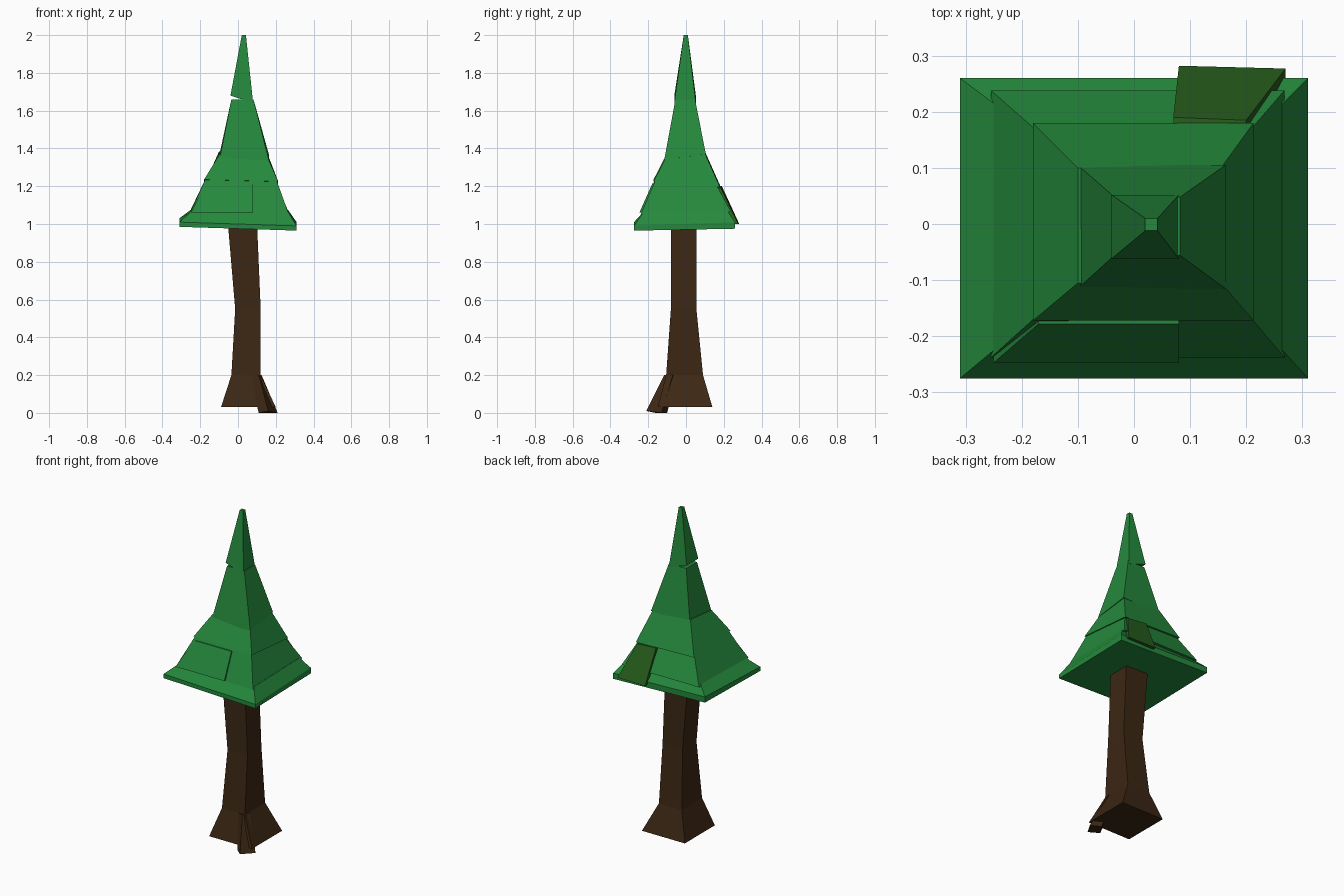
import bpy, bmesh


def material(name, rgb):
    m = bpy.data.materials.new(name)
    m.diffuse_color = (*rgb, 1)
    return m


GREEN = material("leaf_green", (0.018, 0.25, 0.045))
OLIVE = material("dark_leaf_green", (0.02, 0.11, 0.012))
BROWN = material("bark_brown", (0.045, 0.02, 0.007))


def ring(x0, x1, y0, y1, z, tilt_x=0.0, tilt_y=0.0):
    """Four corners; the tilts raise the +x and +y ends."""
    pts = []
    for sx, sy in ((0, 0), (1, 0), (1, 1), (0, 1)):
        pts.append(((x0, x1)[sx], (y0, y1)[sy],
                    z + tilt_x * (sx - 0.5) + tilt_y * (sy - 0.5)))
    return pts


def loft(name, rings, mat):
    """Closed four-sided body through a stack of rings."""
    bm = bmesh.new()
    loops = [[bm.verts.new(p) for p in r] for r in rings]
    for a, b in zip(loops, loops[1:]):
        for i in range(4):
            j = (i + 1) % 4
            bm.faces.new((a[i], a[j], b[j], b[i]))
    bm.faces.new(loops[0][::-1])
    bm.faces.new(loops[-1])
    bmesh.ops.recalc_face_normals(bm, faces=bm.faces)
    mesh = bpy.data.meshes.new(name)
    bm.to_mesh(mesh)
    bm.free()
    mesh.materials.append(mat)
    obj = bpy.data.objects.new(name, mesh)
    bpy.context.collection.objects.link(obj)
    return obj


# Trunk with a slight bend and flared foot
loft("trunk", [
    ring(-0.09, 0.20, -0.15, 0.14, 0.03),
    ring(-0.035, 0.12, -0.105, 0.09, 0.20),
    ring(-0.015, 0.12, -0.08, 0.055, 0.55),
    ring(-0.055, 0.10, -0.08, 0.055, 1.02),
], BROWN)

# Root at the front right corner
loft("root", [
    [(0.11, -0.16, 0.0), (0.16, -0.21, 0.01), (0.21, -0.13, 0.0), (0.15, -0.10, 0.0)],
    [(0.06, -0.10, 0.20), (0.11, -0.115, 0.20), (0.125, -0.07, 0.20), (0.09, -0.05, 0.20)],
], BROWN)

# Canopy tiers, each overhanging the one below by a small lip
loft("canopy_skirt", [
    ring(-0.31, 0.31, -0.275, 0.26, 0.98, -0.02, 0.01),
    ring(-0.31, 0.31, -0.275, 0.26, 1.01, -0.02, 0.02),
    ring(-0.25, 0.265, -0.225, 0.215, 1.07, 0.0, 0.01),
], GREEN)
loft("canopy_lower_tier", [
    ring(-0.255, 0.268, -0.238, 0.238, 1.06, 0.0, 0.01),
    ring(-0.172, 0.205, -0.163, 0.165, 1.22, -0.01, -0.03),
], GREEN)
loft("canopy_middle_tier", [
    ring(-0.18, 0.213, -0.172, 0.18, 1.215, -0.01, -0.03),
    ring(-0.10, 0.155, -0.105, 0.10, 1.37, -0.01, 0.02),
], GREEN)
loft("canopy_upper_tier", [
    ring(-0.10, 0.163, -0.115, 0.105, 1.35, 0.01, 0.03),
    ring(-0.035, 0.082, -0.056, 0.048, 1.66),
], GREEN)
loft("canopy_tip", [
    ring(-0.04, 0.08, -0.062, 0.052, 1.66, -0.04, 0.0),
    ring(0.02, 0.042, -0.012, 0.01, 2.0),
], GREEN)

# Loose foliage panels on the back and front
loft("back_panel", [
    [(0.08, 0.20, 1.00), (0.27, 0.20, 1.00), (0.27, 0.277, 1.00), (0.08, 0.282, 1.00)],
    [(0.07, 0.13, 1.20), (0.20, 0.13, 1.20), (0.20, 0.185, 1.19), (0.07, 0.19, 1.20)],
], OLIVE)
loft("front_panel", [
    ring(-0.25, 0.08, -0.247, -0.19, 1.06),
    ring(-0.17, 0.08, -0.178, -0.13, 1.215),
], GREEN)
